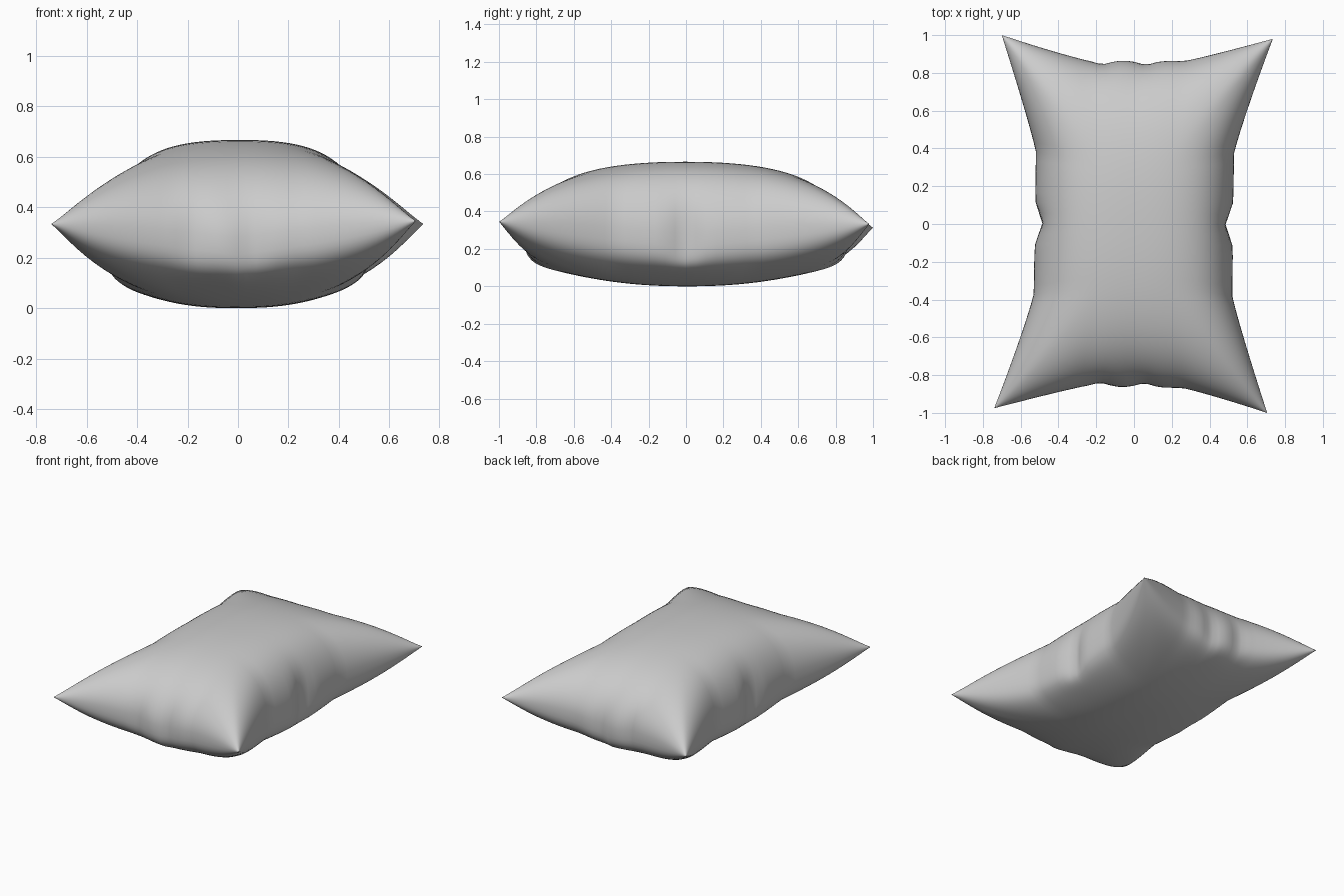
import bpy, bmesh, math

cube = bpy.data.objects.get("Cube")
if cube:
    bpy.data.objects.remove(cube)

HALF_HEIGHT = 0.333


def bump(t, centre, width):
    return math.exp(-((t - centre) / width) ** 2)


def flare(t, start):
    """Zero in the middle of an edge, rising to one at its corners."""
    return max(0.0, (abs(t) - start) / (1 - start)) ** 1.1


# Small offsets of each corner: (x sign, y sign): (dx, dy, dz)
CORNERS = {(-1, -1): (-0.02, 0.015, 0.0), (1, -1): (-0.015, -0.01, 0.012),
           (-1, 1): (0.02, 0.01, -0.02), (1, 1): (0.015, -0.01, 0.0)}


def cushion_point(u, v, side):
    # Outline with drawn-out corners and a pinch in the middle of each edge
    half_x = 0.525 + 0.195 * flare(v, 0.38) - 0.04 * bump(v, 0, 0.07) * abs(u) ** 12
    gathers = bump(u, -0.24, 0.08) + bump(u, 0.08, 0.08)
    half_y = 0.865 + 0.125 * flare(u, 0.36) - 0.02 * gathers * abs(v) ** 14
    x, y = u * half_x, v * half_y
    # Domed height that thins to a point at the corners
    power = 0.4 + 0.1 * (u * v) ** 4
    puff = max(0.0, (1 - abs(u) ** 2.5) * (1 - abs(v) ** 2.2)) ** power
    # Seam sagging in a straight line from the corners
    near, far = sorted((abs(u), abs(v)))
    sag = 0.09 * far ** 6 * (1 - near)
    z = HALF_HEIGHT + side * HALF_HEIGHT * puff - sag
    for (sx, sy), (dx, dy, dz) in CORNERS.items():
        w = ((1 + sx * u) * (1 + sy * v) / 4) ** 3
        x, y, z = x + w * dx, y + w * dy, z + w * dz
    return x, y, max(z, 0.0)


def add_sheet(bm, side):
    sheet = bmesh.ops.create_grid(bm, x_segments=56, y_segments=56, size=1)
    for vert in sheet["verts"]:
        u, v = (math.sin(math.pi / 2 * c) for c in vert.co.xy)
        vert.co = cushion_point(u, v, side)


# Cushion: upper and lower sheets joined at the seam
bm = bmesh.new()
add_sheet(bm, 1)
add_sheet(bm, -1)
bmesh.ops.remove_doubles(bm, verts=bm.verts, dist=0.0004)
bmesh.ops.recalc_face_normals(bm, faces=bm.faces)
mesh = bpy.data.meshes.new("cushion")
bm.to_mesh(mesh)
bm.free()
cushion = bpy.data.objects.new("cushion", mesh)
bpy.context.collection.objects.link(cushion)

# Plain grey fabric
fabric = bpy.data.materials.new("grey fabric")
fabric.use_nodes = True
colour = (0.6, 0.6, 0.6, 1)
fabric.diffuse_color = colour
fabric.node_tree.nodes["Principled BSDF"].inputs["Base Color"].default_value = colour
mesh.materials.append(fabric)

bpy.context.view_layer.objects.active = cushion
cushion.select_set(True)
bpy.ops.object.shade_smooth()
